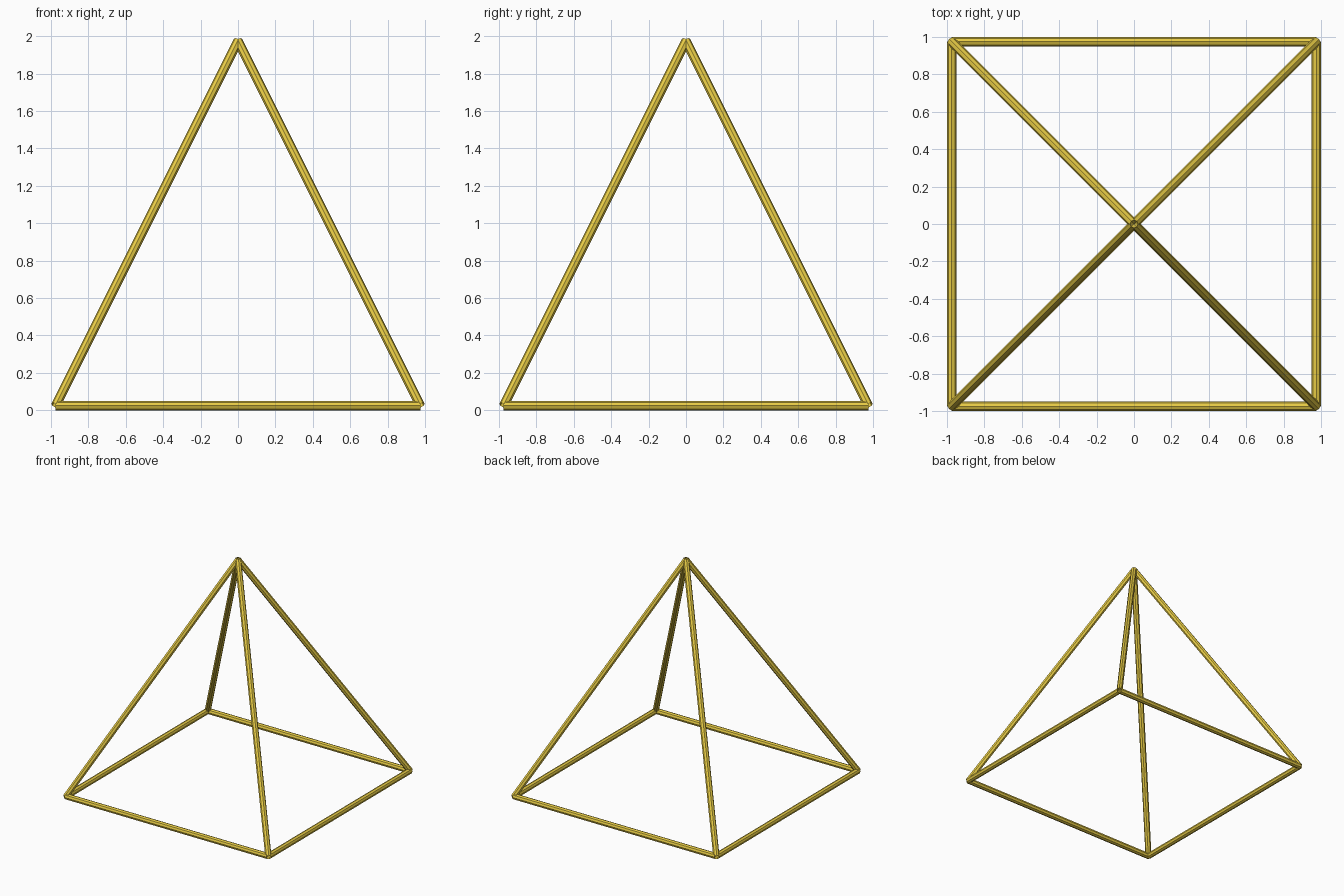
import bpy, math
from mathutils import Vector

if "Cube" in bpy.data.objects:
    bpy.data.objects.remove(bpy.data.objects["Cube"])

R = 0.025          # tube radius
A = 1 - R          # half width of the frame axes
H = 1.95           # apex height above the base axes
SIDES = 8

gold = bpy.data.materials.new("gold")
gold.diffuse_color = (0.8, 0.6, 0.06, 1)
gold.use_nodes = True
gold.node_tree.nodes["Principled BSDF"].inputs["Base Color"].default_value = gold.diffuse_color


def tube(name, start, end):
    """Open-ended straight tube between two points."""
    start, end = Vector(start), Vector(end)
    axis = end - start
    d = axis.normalized()
    side = d.cross(Vector((0, 0, 1))).normalized()
    up = side.cross(d)
    verts = []
    for p in (start, end):
        for i in range(SIDES):
            t = 2 * math.pi * i / SIDES
            verts.append(p + R * (math.cos(t) * side + math.sin(t) * up))
    faces = []
    for i in range(SIDES):
        j = (i + 1) % SIDES
        faces.append((i, i + SIDES, j + SIDES, j)[::-1])
    mesh = bpy.data.meshes.new(name)
    mesh.from_pydata(verts, [], faces)
    mesh.materials.append(gold)
    obj = bpy.data.objects.new(name, mesh)
    bpy.context.collection.objects.link(obj)


corners = [(-A, -A, R), (A, -A, R), (A, A, R), (-A, A, R)]
apex = (0, 0, R + H)

# Square base frame and four sloping struts
for i, c in enumerate(corners):
    tube(f"base_bar_{i + 1}", c, corners[(i + 1) % 4])
    tube(f"sloping_strut_{i + 1}", c, apex)
